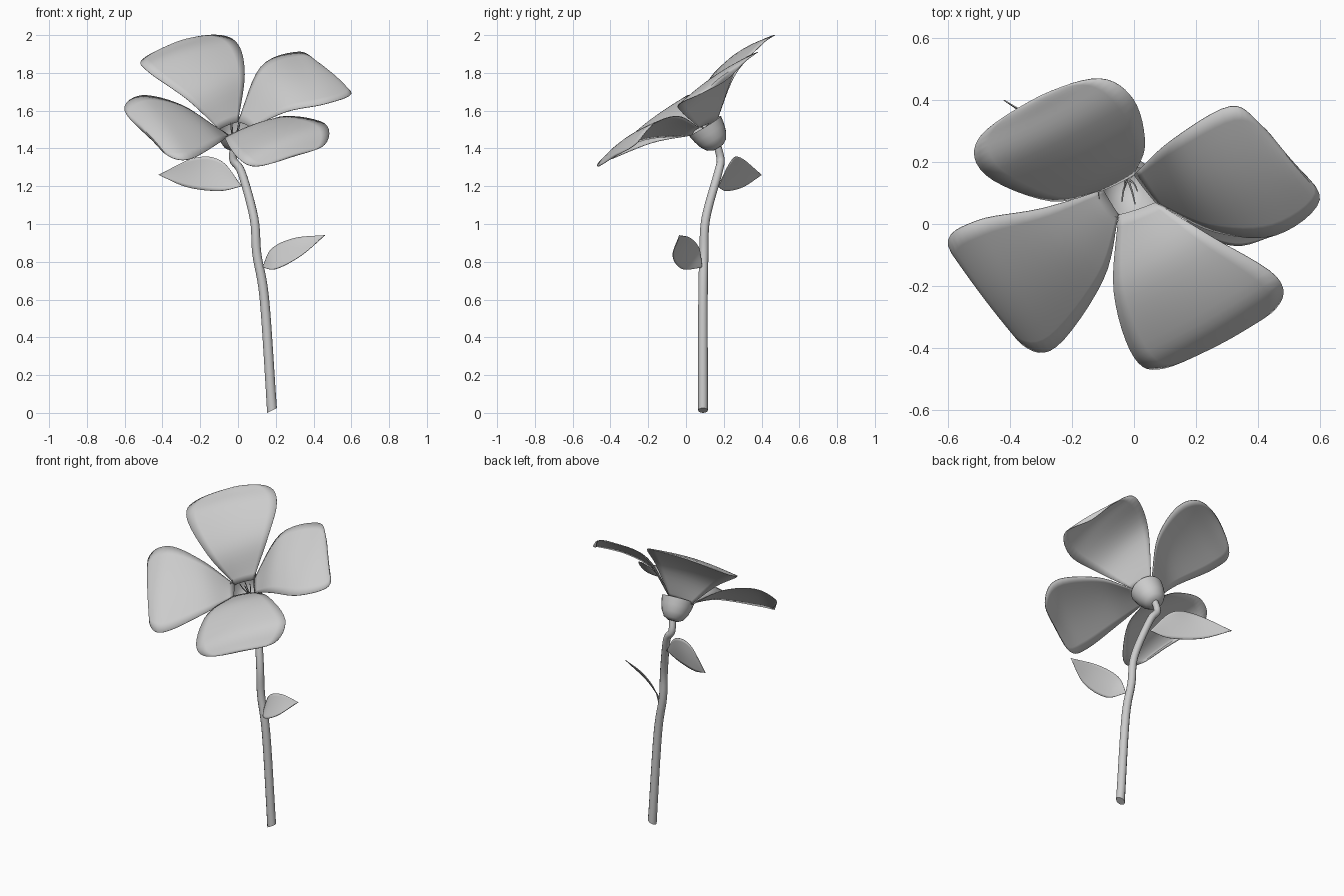
import bpy
import bmesh
import math
from mathutils import Vector

cube = bpy.data.objects.get("Cube")
if cube:
    bpy.data.objects.remove(cube, do_unlink=True)

# One plain grey for the whole flower
grey = bpy.data.materials.new("light grey")
grey.use_nodes = True
colour = (0.6, 0.6, 0.6, 1)
grey.diffuse_color = colour
grey.node_tree.nodes["Principled BSDF"].inputs["Base Color"].default_value = colour

axis = Vector((0.06, -0.52, 0.85)).normalized()   # direction the flower faces
rim = Vector((-0.015, 0.1, 1.52))                 # centre of the cup opening


def spline(points, steps=6):
    """Smooth path through every given point."""
    pts = [Vector(p) for p in points]
    pts = [2 * pts[0] - pts[1]] + pts + [2 * pts[-1] - pts[-2]]
    path = []
    for a, b, c, d in zip(pts, pts[1:], pts[2:], pts[3:]):
        for i in range(steps):
            t = i / steps
            path.append(b + 0.5 * t * (c - a + t * (2 * a - 5 * b + 4 * c - d
                                                    + t * (3 * (b - c) + d - a))))
    return path + [pts[-2]]


def add_object(name, bm, angle=40):
    mesh = bpy.data.meshes.new(name)
    bmesh.ops.recalc_face_normals(bm, faces=bm.faces)
    bm.to_mesh(mesh)
    bm.free()
    mesh.materials.append(grey)
    obj = bpy.data.objects.new(name, mesh)
    bpy.context.collection.objects.link(obj)
    bpy.ops.object.select_all(action="DESELECT")
    obj.select_set(True)
    bpy.context.view_layer.objects.active = obj
    bpy.ops.object.shade_smooth_by_angle(angle=math.radians(angle))
    return obj


def blade(name, path, bulge, up, columns=10):
    """Thin sheet: both halves of an outline joined by slightly arched rows."""
    bm = bmesh.new()
    rows = []
    half = len(path) // 2
    for a, b in zip(path[:half], reversed(path)):
        arch = up * bulge * (b - a).length
        rows.append([bm.verts.new(a.lerp(b, j / columns)
                                  + arch * math.sin(math.pi * j / columns))
                     for j in range(columns + 1)])
    for low, high in zip(rows, rows[1:]):
        for j in range(columns):
            bm.faces.new((low[j], low[j + 1], high[j + 1], high[j]))
    tip = bm.verts.new(path[half])
    for a, b in zip(rows[-1], rows[-1][1:]):
        bm.faces.new((a, b, tip))
    bmesh.ops.remove_doubles(bm, verts=bm.verts, dist=0.0005)
    skin = add_object(name, bm).modifiers.new("thickness", "SOLIDIFY")
    skin.thickness = 0.004
    skin.offset = 0


def petal(name, *outline):
    """Outline runs from one base corner, round the tip, to the other."""
    blade(name, spline(outline), 0.04, axis)


def leaf(name, base, upper_edge, tip, lower_edge, up):
    """Pointed sheet with an upper edge and a lower edge."""
    there = spline([base] + upper_edge + [tip])
    back = spline([base] + lower_edge + [tip])
    blade(name, there + back[-2::-1], 0.05, Vector(up))


def rings_along(bm, stations, sides):
    """Skin circles given as (centre, direction, radius); returns the first ring."""
    rings = []
    for centre, along, radius in stations:
        u = (Vector((1, 0, 0)) - along * along.x).normalized()
        v = along.cross(u)
        angles = [math.tau * k / sides for k in range(sides)]
        rings.append([bm.verts.new(centre + radius * (u * math.cos(a) + v * math.sin(a)))
                      for a in angles])
    for low, high in zip(rings, rings[1:]):
        for k in range(sides):
            bm.faces.new((low[k - 1], low[k], high[k], high[k - 1]))
    bm.faces.new(rings[0])
    return rings[0]


def rod(bm, points, start, end, sides):
    """Round rod along a smooth path, tapering from start to end radius."""
    path = spline(points)
    last = len(path) - 1
    stations = []
    for i, centre in enumerate(path):
        along = (path[min(i + 1, last)] - path[max(i - 1, 0)]).normalized()
        stations.append((centre, along, start + (end - start) * i / last))
    return rings_along(bm, stations, sides)


# Stem, with a slanted cut at the foot
bm = bmesh.new()
foot = rod(bm, [(0.18, 0.09, 0.015), (0.14, 0.09, 0.6), (0.1, 0.095, 0.84),
                (0.085, 0.105, 1.03), (0.02, 0.17, 1.27), (-0.025, 0.183, 1.34),
                (-0.02, 0.165, 1.42)], 0.026, 0.02, 12)
lowest = min(vert.co.x for vert in foot)
for vert in foot:
    vert.co.z = (vert.co.x - lowest) / 2
add_object("stem", bm)

# Cup under the petals: a turned profile of (radius, depth below the rim)
bm = bmesh.new()
profile = [(0.03, 0.135), (0.058, 0.12), (0.08, 0.085), (0.092, 0.045), (0.1, 0)]
rings_along(bm, [(rim - axis * depth, axis, radius) for radius, depth in profile], 24)
add_object("flower_cup", bm, 60)

# Petals
petal("back_right_petal",
      (-0.1, 0.11, 1.5), (-0.27, 0.075, 1.66), (-0.48, 0.16, 1.81),
      (-0.5, 0.28, 1.875), (-0.3, 0.415, 1.97), (-0.11, 0.47, 2),
      (0, 0.4, 1.95), (0.035, 0.26, 1.79), (0, 0.16, 1.54))
petal("back_left_petal",
      (0.07, 0.07, 1.51), (0.26, -0.025, 1.595), (0.46, -0.035, 1.635),
      (0.6, 0.08, 1.69), (0.5, 0.21, 1.76), (0.41, 0.32, 1.865),
      (0.31, 0.38, 1.91), (0.12, 0.27, 1.83), (0, 0.16, 1.54))
petal("front_left_petal",
      (-0.05, 0.03, 1.47), (-0.065, -0.22, 1.445), (0, -0.43, 1.35),
      (0.1, -0.465, 1.305), (0.3, -0.37, 1.36), (0.46, -0.27, 1.42),
      (0.46, -0.17, 1.53), (0.25, -0.04, 1.57), (0.07, 0.07, 1.51))
petal("front_right_petal",
      (-0.1, 0.11, 1.5), (-0.3, 0.05, 1.63), (-0.51, 0.01, 1.68),
      (-0.6, -0.07, 1.6), (-0.45, -0.25, 1.44), (-0.36, -0.39, 1.355),
      (-0.25, -0.395, 1.345), (-0.1, -0.18, 1.43), (-0.05, 0.03, 1.47))

# Leaves
leaf("upper_leaf", (0.02, 0.17, 1.2), [(-0.09, 0.24, 1.335), (-0.23, 0.29, 1.35)],
     (-0.42, 0.4, 1.26), [(-0.1, 0.21, 1.175), (-0.27, 0.3, 1.195)], (0, 0.5, 0.2))
leaf("lower_leaf", (0.13, 0.085, 0.77), [(0.18, 0.07, 0.87), (0.3, 0.025, 0.925)],
     (0.46, -0.035, 0.94), [(0.2, -0.02, 0.762), (0.33, -0.07, 0.83)], (0.5, 0, -0.5))

# Stamens fanning out from the bottom of the cup
root = rim - axis * 0.09
for i in range(4):
    turn = math.tau * i / 4 + 0.6
    lean = Vector((math.cos(turn), math.sin(turn), 0)) * 0.03
    tip = rim + lean + axis * 0.02
    bm = bmesh.new()
    rod(bm, [root, root.lerp(tip, 0.5) + lean * 0.2, tip], 0.004, 0.002, 6)
    add_object("stamen_" + str(i + 1), bm)
